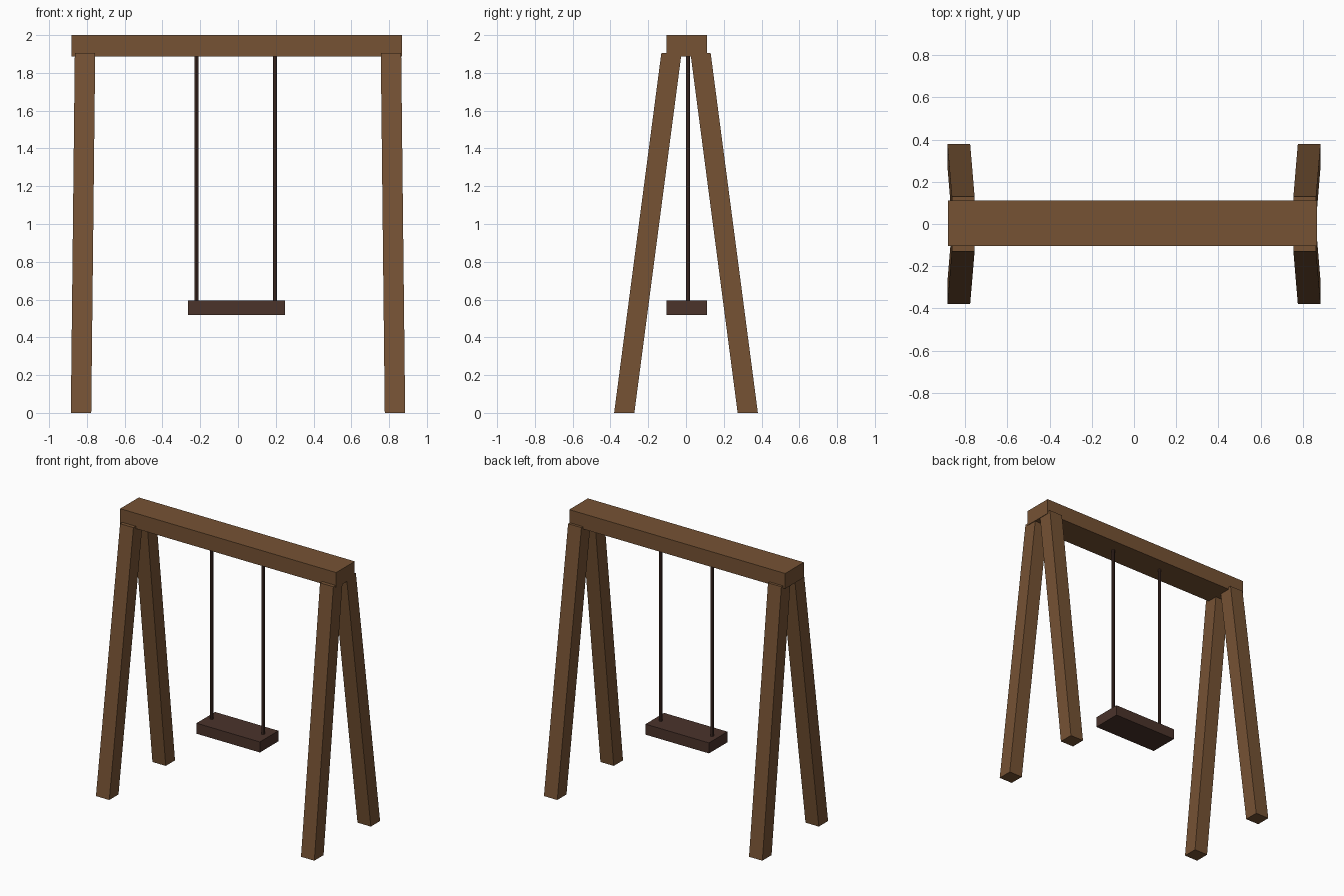
import bpy, bmesh

if "Cube" in bpy.data.objects:
    bpy.data.objects.remove(bpy.data.objects["Cube"])


def material(name, rgb):
    m = bpy.data.materials.new(name)
    m.diffuse_color = (*rgb, 1)
    m.use_nodes = True
    m.node_tree.nodes["Principled BSDF"].inputs["Base Color"].default_value = m.diffuse_color
    return m


WOOD = material("wood", (0.18, 0.085, 0.034))
DARK = material("dark_wood", (0.07, 0.033, 0.024))


def slanted_box(name, bottom, top, size, mat):
    """Box with level ends, running from bottom centre to top centre."""
    bm = bmesh.new()
    bmesh.ops.create_cube(bm, size=1)
    for v in bm.verts:
        end = top if v.co.z > 0 else bottom
        v.co = (end[0] + v.co.x * size[0], end[1] + v.co.y * size[1], end[2])
    mesh = bpy.data.meshes.new(name)
    bm.to_mesh(mesh)
    bm.free()
    mesh.materials.append(mat)
    obj = bpy.data.objects.new(name, mesh)
    bpy.context.collection.objects.link(obj)
    return obj


# Top beam
slanted_box("top_beam", (-0.007, 0.004, 1.888), (-0.007, 0.004, 2.0), (1.75, 0.215), WOOD)

# Four splayed legs
for x_name, sx in (("left", -1), ("right", 1)):
    for y_name, sy in (("front", -1), ("back", 1)):
        slanted_box(f"{y_name}_{x_name}_leg",
                    (sx * 0.831, sy * 0.327, 0), (sx * 0.81, sy * 0.077, 1.905),
                    (0.108, 0.107), WOOD)

# Swing seat
slanted_box("seat", (-0.007, 0.004, 0.517), (-0.007, 0.004, 0.594), (0.514, 0.215), DARK)

# Two ropes from the seat up to the beam
for side, x in (("left", -0.22), ("right", 0.196)):
    bpy.ops.mesh.primitive_cylinder_add(vertices=8, radius=0.011, depth=1.34,
                                        location=(x, 0.011, 1.24))
    rope = bpy.context.object
    rope.name = f"{side}_rope"
    rope.data.materials.append(DARK)
